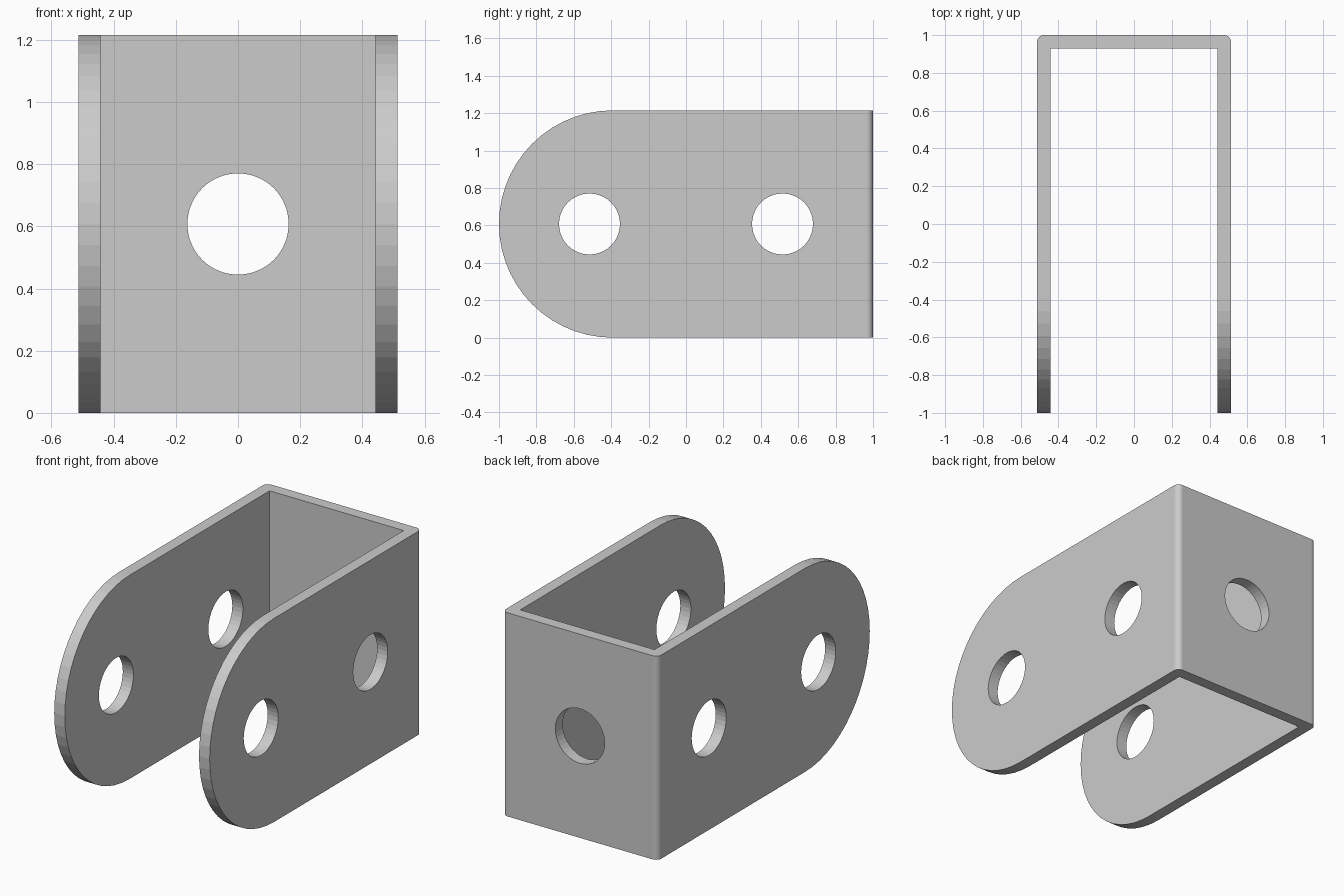
import bpy, bmesh, math
from mathutils import Matrix, Vector

cube = bpy.data.objects.get("Cube")
if cube:
    bpy.data.objects.remove(cube, do_unlink=True)

W, L, H = 0.513, 1.0, 1.215      # half width, half length, height
T, BEND = 0.07, 0.035            # plate thickness, outer bend radius
HOLE, MID = 0.163, H / 2


def arc(cx, cy, r, a0, a1, n):
    angles = [math.radians(a0 + (a1 - a0) * i / n) for i in range(n + 1)]
    return [(cx + r * math.cos(a), cy + r * math.sin(a)) for a in angles]


def prism(name, points, depth):
    """Extrude a closed profile by a depth vector."""
    bm = bmesh.new()
    face = bm.faces.new([bm.verts.new(p) for p in points])
    new = bmesh.ops.extrude_face_region(bm, geom=[face])["geom"]
    moved = [v for v in new if isinstance(v, bmesh.types.BMVert)]
    bmesh.ops.translate(bm, verts=moved, vec=Vector(depth))
    bmesh.ops.recalc_face_normals(bm, faces=bm.faces)
    mesh = bpy.data.meshes.new(name)
    bm.to_mesh(mesh)
    bm.free()
    obj = bpy.data.objects.new(name, mesh)
    bpy.context.collection.objects.link(obj)
    return obj


def cut(target, cutter, operation):
    """Apply one boolean and discard its helper."""
    cutter.hide_render = True
    mod = target.modifiers.new(cutter.name, "BOOLEAN")
    mod.object, mod.operation, mod.solver = cutter, operation, "EXACT"
    deps = bpy.context.evaluated_depsgraph_get()
    mesh = bpy.data.meshes.new_from_object(target.evaluated_get(deps))
    target.modifiers.clear()
    target.data = mesh
    bpy.data.objects.remove(cutter, do_unlink=True)


# U-shaped plate with rounded outer bends
inner = W - T
outline = [(-inner, -L), (-inner, L - T), (inner, L - T), (inner, -L), (W, -L)]
outline += arc(W - BEND, L - BEND, BEND, 0, 90, 8)
outline += arc(BEND - W, L - BEND, BEND, 90, 180, 8)
outline += [(-W, -L)]
bracket = prism("u_bracket", [(x, y, 0) for x, y in outline], (0, 0, H))

# Round the free ends of both arms
side = [(2, 0), (2, H)] + arc(MID - L, MID, MID, 90, 270, 28)
cut(bracket, prism("arm_outline", [(-1, y, z) for y, z in side], (2, 0, 0)), "INTERSECT")

# Two holes through the arms, one through the back
circle = arc(0, 0, HOLE, 0, 360, 40)[:-1]
for y in (-0.516, 0.516):
    pts = [(-1, y + a, MID + b) for a, b in circle]
    cut(bracket, prism("arm_hole", pts, (2, 0, 0)), "DIFFERENCE")
pts = [(a, L - 3 * T, MID + b) for a, b in circle]
cut(bracket, prism("back_hole", pts, (0, 1, 0)), "DIFFERENCE")

# Smooth only the bends
for p in bracket.data.polygons:
    n = p.normal
    p.use_smooth = p.center.y > L - BEND and abs(n.x) > 0.02 and abs(n.y) > 0.02 and abs(p.center.x) > inner

# Plain grey metal
grey = bpy.data.materials.new("grey_metal")
grey.use_nodes = True
colour = (0.6, 0.6, 0.6, 1)
grey.diffuse_color = colour
grey.node_tree.nodes["Principled BSDF"].inputs["Base Color"].default_value = colour
bracket.data.materials.clear()
bracket.data.materials.append(grey)
for p in bracket.data.polygons:
    p.material_index = 0
